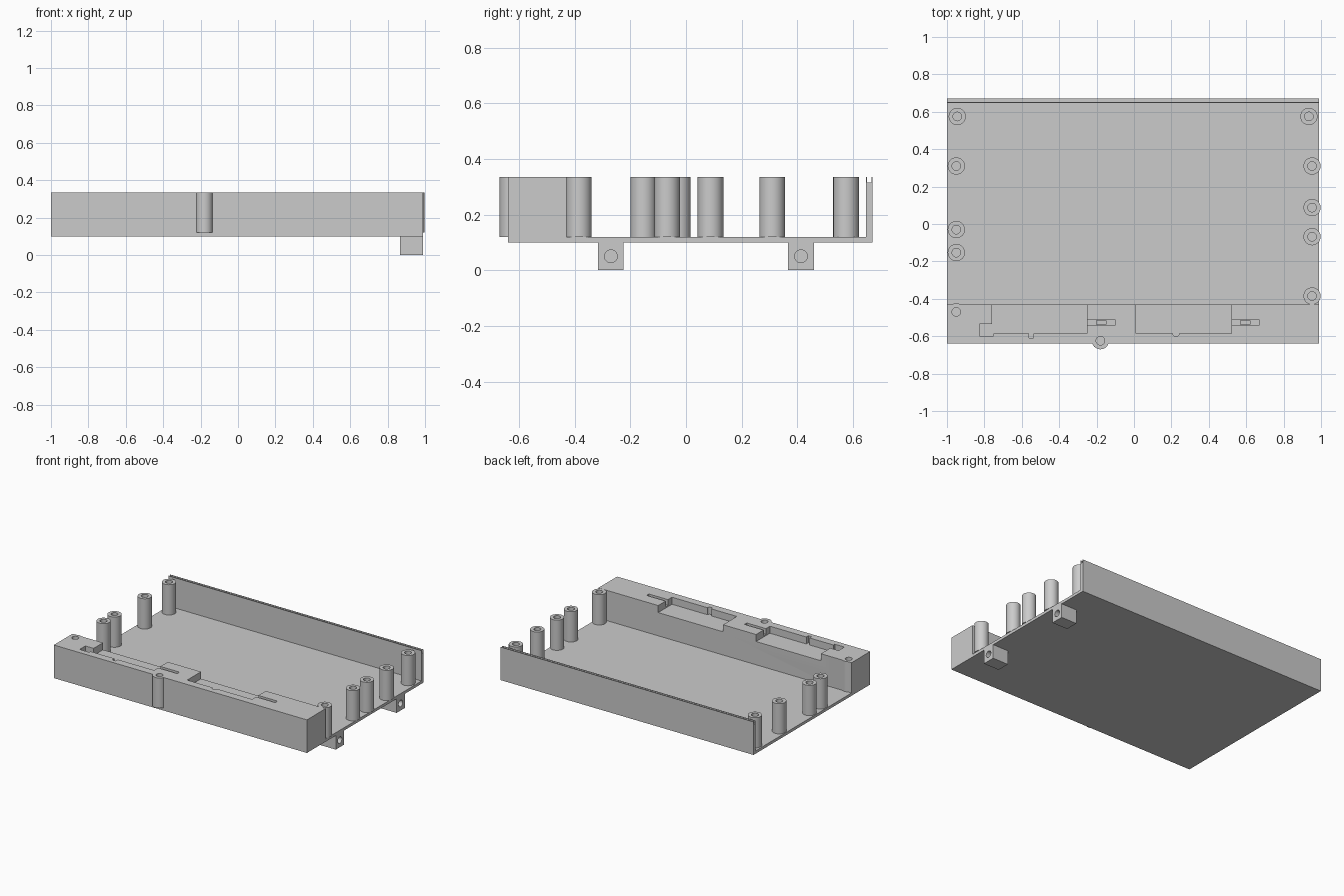
import bpy, bmesh
from math import tau, radians
from mathutils import Matrix, Vector

cube = bpy.data.objects.get("Cube")
if cube:
    bpy.data.objects.remove(cube, do_unlink=True)

grey = bpy.data.materials.new("light grey plastic")
grey.use_nodes = True
colour = (0.6, 0.6, 0.6, 1)
grey.diffuse_color = colour
grey.node_tree.nodes["Principled BSDF"].inputs["Base Color"].default_value = colour

LEFT, RIGHT, FRONT, BACK = -1.0, 0.99, -0.64, 0.67
BOTTOM, FLOOR, TOP = 0.10, 0.12, 0.335
LEDGE = -0.43                      # inner face of the front block
POST_R, HOLE_R = 0.046, 0.023
HOLE_Z = 0.14


def finish(name, bm):
    bmesh.ops.recalc_face_normals(bm, faces=bm.faces)
    mesh = bpy.data.meshes.new(name)
    bm.to_mesh(mesh)
    bm.free()
    mesh.materials.append(grey)
    ob = bpy.data.objects.new(name, mesh)
    bpy.context.collection.objects.link(ob)
    return ob


def box(name, x0, x1, y0, y1, z0, z1):
    bm = bmesh.new()
    centre = Vector((x0 + x1, y0 + y1, z0 + z1)) / 2
    size = Matrix.Diagonal((x1 - x0, y1 - y0, z1 - z0, 1))
    bmesh.ops.create_cube(bm, size=1, matrix=Matrix.Translation(centre) @ size)
    return finish(name, bm)


def rod(name, centre, radius, length, axis="Z"):
    bm = bmesh.new()
    turn = Matrix.Rotation(radians(90), 4, "Y") if axis == "X" else Matrix.Identity(4)
    bmesh.ops.create_cone(bm, cap_ends=True, segments=32, radius1=radius, radius2=radius,
                          depth=length, matrix=Matrix.Translation(centre) @ turn)
    return finish(name, bm)


def upright(name, x, y, radius, z0, z1):
    return rod(name, (x, y, (z0 + z1) / 2), radius, z1 - z0)


def combine(target, tool, operation):
    mod = target.modifiers.new(operation.lower(), "BOOLEAN")
    mod.operation, mod.solver, mod.object = operation, "EXACT", tool
    bpy.context.view_layer.objects.active = target
    bpy.ops.object.modifier_apply(modifier=mod.name)
    bpy.data.objects.remove(tool, do_unlink=True)


def smooth(ob):
    bpy.ops.object.select_all(action="DESELECT")
    ob.select_set(True)
    bpy.context.view_layer.objects.active = ob
    bpy.ops.object.shade_smooth_by_angle(angle=radians(30))


def screw_post(name, x, y):
    # Turned profile with a blind hole in the top
    bm = bmesh.new()
    profile = [(0, FLOOR), (POST_R, FLOOR), (POST_R, TOP),
               (HOLE_R, TOP), (HOLE_R, HOLE_Z), (0, HOLE_Z)]
    verts = [bm.verts.new((r, 0, z)) for r, z in profile]
    edges = [bm.edges.new(pair) for pair in zip(verts, verts[1:])]
    bmesh.ops.spin(bm, geom=verts + edges, axis=(0, 0, 1), cent=(0, 0, 0),
                   angle=tau, steps=32)
    bmesh.ops.remove_doubles(bm, verts=bm.verts, dist=0.0005)
    bmesh.ops.translate(bm, verts=bm.verts, vec=(x, y, 0))
    smooth(finish(name, bm))


# Floor plate
box("floor_plate", LEFT, RIGHT, LEDGE, BACK, BOTTOM, FLOOR)

# Back wall with a groove along its top
wall = box("back_wall", LEFT, RIGHT, 0.647, BACK, FLOOR, TOP)
combine(wall, box("groove", LEFT - 0.1, RIGHT + 0.1, 0.651, 0.667, 0.315, 0.4), "DIFFERENCE")

# Front block with two merged screw bosses
block = box("front_block", LEFT, RIGHT, FRONT, LEDGE, BOTTOM, TOP)
bosses = [(-0.18, -0.624), (-0.95, -0.47)]
for x, y in bosses:
    combine(block, upright("boss", x, y, POST_R, FLOOR, TOP), "UNION")
for x, y in bosses:
    combine(block, upright("boss_hole", x, y, HOLE_R, HOLE_Z, 0.4), "DIFFERENCE")

# Two recesses, each with a stepped slot beside it
for x in (-0.76, 0.01):
    end = x + 0.51
    combine(block, box("recess", x, end, -0.585, -0.35, 0.285, 0.4), "DIFFERENCE")
    combine(block, box("slot", end - 0.01, end + 0.15, -0.54, -0.514, 0.295, 0.4), "DIFFERENCE")
    combine(block, box("slot_step", end + 0.05, end + 0.1, -0.538, -0.516, 0.28, 0.4), "DIFFERENCE")

# Small pockets beside the recesses
combine(block, box("pocket", -0.825, -0.75, -0.6, -0.535, 0.285, 0.4), "DIFFERENCE")
combine(block, box("notch", -0.562, -0.536, -0.61, -0.575, 0.285, 0.4), "DIFFERENCE")
combine(block, upright("round_notch", 0.225, -0.585, 0.017, 0.285, 0.4), "DIFFERENCE")
smooth(block)

# Screw posts along both sides
left_posts = [(-0.945, 0.575), (-0.95, 0.31), (-0.95, -0.03), (-0.95, -0.153)]
right_posts = [(0.935, 0.575), (0.952, 0.31), (0.952, 0.088), (0.952, -0.068), (0.952, -0.385)]
for x, y in left_posts + right_posts:
    side = "left" if x > 0 else "right"
    screw_post(f"{side}_screw_post", x, y)

# Mounting lugs under the plate with sideways blind holes
for name, y in (("front_lug", -0.27), ("back_lug", 0.413)):
    lug = box(name, 0.867, RIGHT, y - 0.046, y + 0.046, 0, BOTTOM)
    combine(lug, rod("lug_hole", (0.95, y, 0.05), HOLE_R, 0.12, "X"), "DIFFERENCE")
    smooth(lug)
